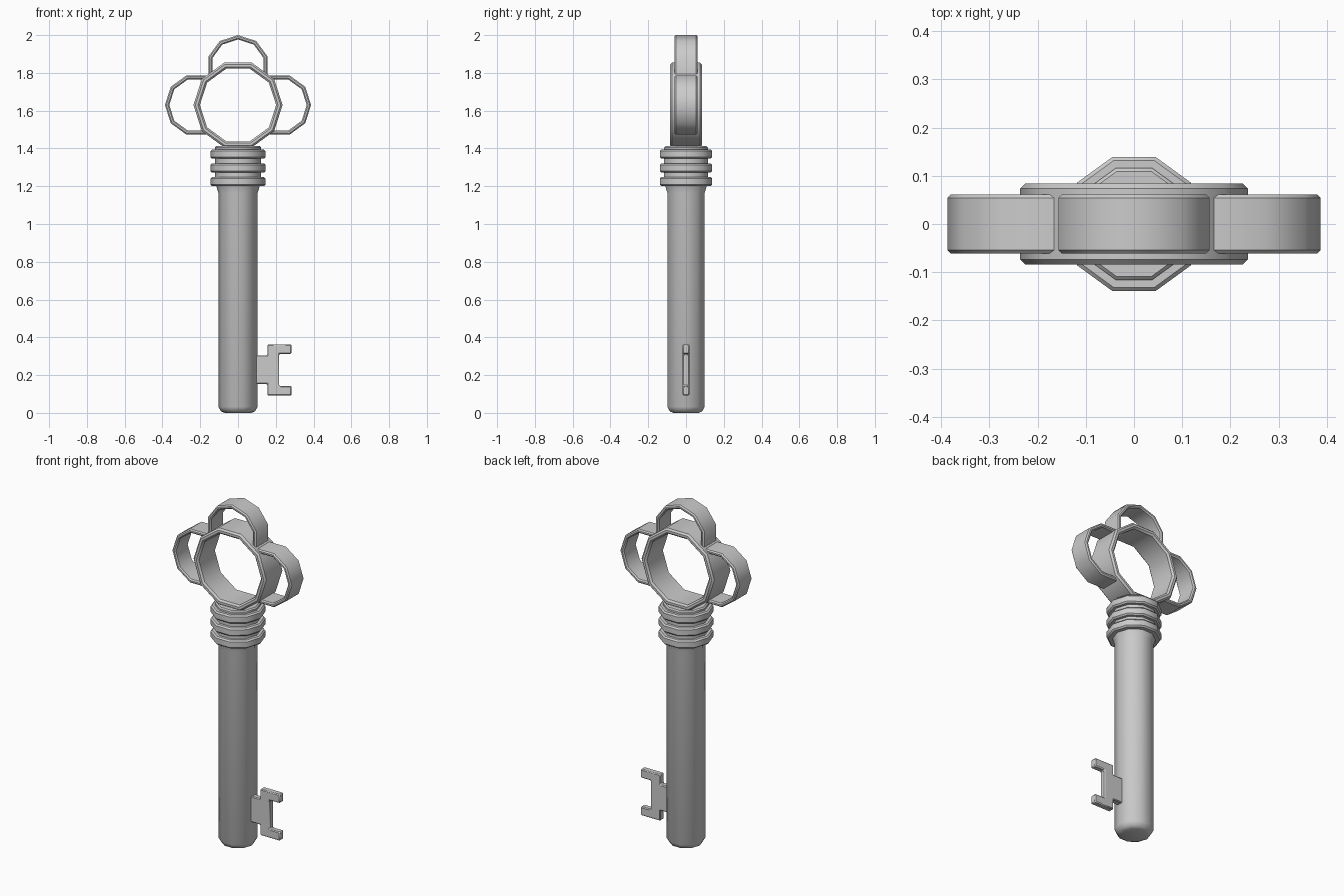
import bpy, bmesh, math
from mathutils import Matrix

if "Cube" in bpy.data.objects:
    bpy.data.objects.remove(bpy.data.objects["Cube"])

SIDES = 10
STEP = 2 * math.pi / SIDES
RING_Z = 1.63


def make_object(name, bm):
    bmesh.ops.recalc_face_normals(bm, faces=bm.faces)
    mesh = bpy.data.meshes.new(name)
    bm.to_mesh(mesh)
    bm.free()
    obj = bpy.data.objects.new(name, mesh)
    bpy.context.collection.objects.link(obj)
    bpy.ops.object.select_all(action='DESELECT')
    obj.select_set(True)
    bpy.context.view_layer.objects.active = obj
    bpy.ops.object.shade_smooth_by_angle(angle=math.radians(40))
    return obj


def band(name, outer, inner, half, bevel, indices, closed, matrix, tuck=0.0):
    """Chamfered flat band swept around the y axis through the given decagon corners."""
    b = bevel
    section = [(outer, half - b), (outer - b, half), (inner + b, half), (inner, half - b),
               (inner, b - half), (inner + b, -half), (outer - b, -half), (outer, b - half)]
    bm = bmesh.new()
    loops = []
    for n, i in enumerate(indices):
        a = i * STEP
        shift = tuck if not closed and n in (0, len(indices) - 1) else 0
        loops.append([bm.verts.new((r * math.cos(a) - shift, y, r * math.sin(a)))
                      for r, y in section])
    pairs = list(zip(loops, loops[1:]))
    if closed:
        pairs.append((loops[-1], loops[0]))
    else:
        bm.faces.new(loops[0])
        bm.faces.new(loops[-1])
    for p, q in pairs:
        for k in range(8):
            m = (k + 1) % 8
            bm.faces.new((p[k], p[m], q[m], q[k]))
    bm.transform(matrix)
    return make_object(name, bm)


def lathe(name, profile):
    """Ten-sided solid turned around z from (radius, height) pairs."""
    bm = bmesh.new()
    rings = [[bm.verts.new((r * math.cos(i * STEP), r * math.sin(i * STEP), z))
              for i in range(SIDES)] for r, z in profile]
    for p, q in zip(rings, rings[1:]):
        for i in range(SIDES):
            j = (i + 1) % SIDES
            bm.faces.new((p[i], p[j], q[j], q[i]))
    bm.faces.new(rings[0])
    bm.faces.new(rings[-1])
    return make_object(name, bm)


# Shaft with rounded tip, flared neck and three collars
profile = [(0.07, 0), (0.09, 0.008), (0.104, 0.032), (0.104, 1.165), (0.115, 1.20)]
for z in (1.20, 1.272, 1.346):
    profile += [(0.122, z), (0.138, z), (0.146, z + 0.008), (0.146, z + 0.040),
                (0.138, z + 0.048), (0.122, z + 0.048)]
profile += [(0.122, 1.405), (0.115, 1.412)]
lathe("shaft", profile)

# Large central ring of the handle
band("handle_ring", 0.236, 0.202, 0.084, 0.010, range(SIDES), True,
     Matrix.Translation((0, 0, RING_Z)))

# Three open loops around the ring: right, top, left
for name, turn, offset in (("right_loop", 0, 0.222), ("top_loop", 90, 0.205),
                           ("left_loop", 180, 0.222)):
    mat = (Matrix.Translation((0, 0, RING_Z))
           @ Matrix.Rotation(-math.radians(turn), 4, 'Y')
           @ Matrix.Translation((offset, 0, 0)))
    band(name, 0.165, 0.142, 0.061, 0.007, range(-3, 4), False, mat, 0.008)

# Key bit: flat C-shaped plate
outline = [(0.08, 0.305), (0.155, 0.305), (0.155, 0.363), (0.283, 0.363),
           (0.283, 0.312), (0.218, 0.312), (0.218, 0.143), (0.283, 0.143),
           (0.283, 0.092), (0.155, 0.092), (0.155, 0.153), (0.08, 0.153)]
bm = bmesh.new()
face = bm.faces.new([bm.verts.new((x, -0.018, z)) for x, z in outline])
out = bmesh.ops.extrude_face_region(bm, geom=[face])
bmesh.ops.translate(bm, vec=(0, 0.036, 0),
                    verts=[g for g in out["geom"] if isinstance(g, bmesh.types.BMVert)])
bit = make_object("key_bit", bm)
bev = bit.modifiers.new("edge_bevel", 'BEVEL')
bev.width = 0.005
bev.segments = 1
